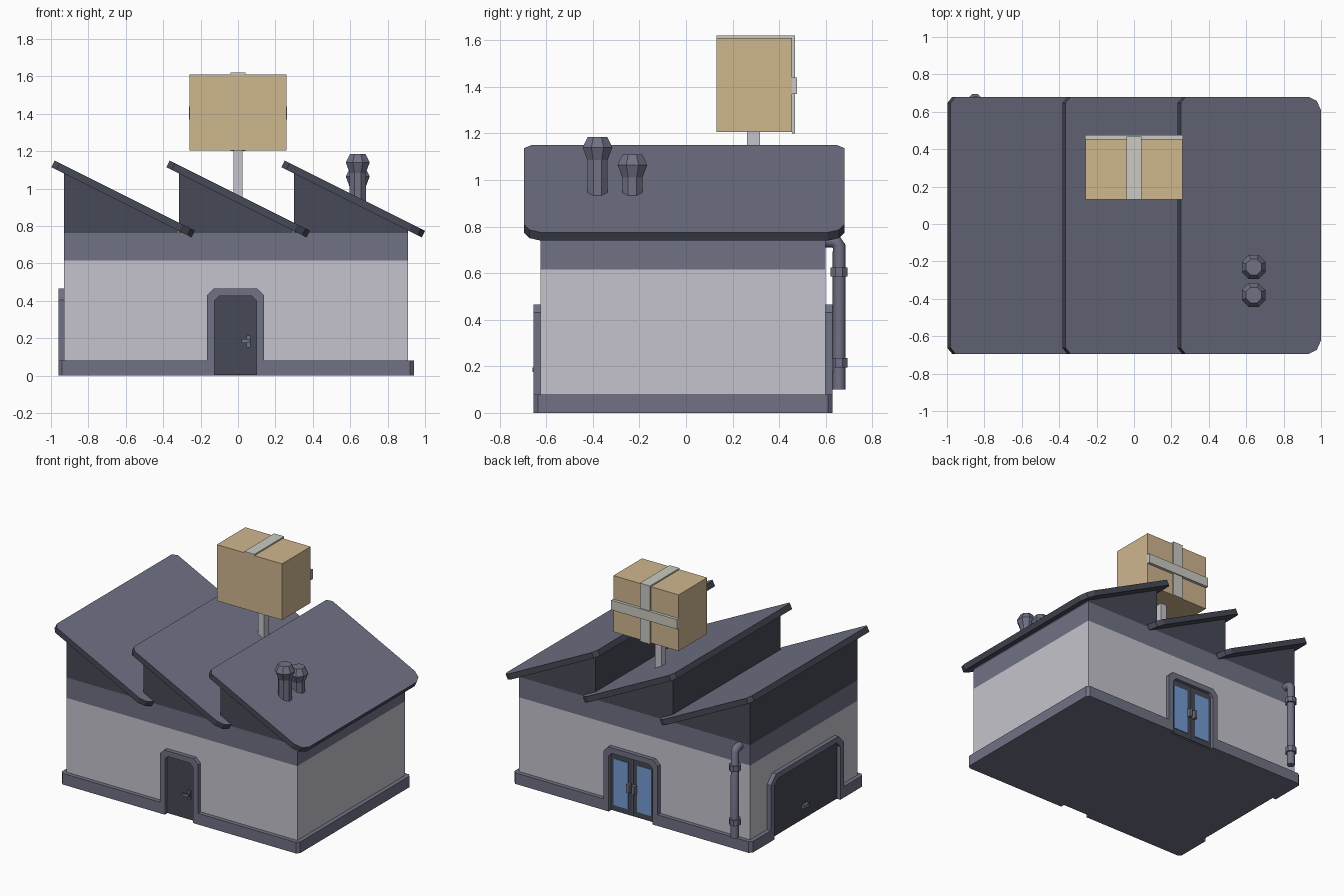
import bpy, bmesh, math
from mathutils import Matrix, Vector

if "Cube" in bpy.data.objects:
    bpy.data.objects.remove(bpy.data.objects["Cube"])


def material(name, rgb):
    m = bpy.data.materials.new(name)
    m.diffuse_color = [((c / 255 + 0.055) / 1.055) ** 2.4 for c in rgb] + [1]
    m.use_nodes = True
    m.node_tree.nodes["Principled BSDF"].inputs["Base Color"].default_value = m.diffuse_color
    return m


WALL = material("pale_grey", (197, 196, 205))
MID = material("slate_grey", (112, 114, 133))
DARK = material("dark_slate", (70, 73, 86))
TAN = material("cardboard_tan", (207, 183, 143))
TAPE = material("tape_grey", (203, 202, 194))
GLASS = material("window_blue", (116, 156, 212))


def finish(name, bm, mats, matrix=None):
    bmesh.ops.recalc_face_normals(bm, faces=bm.faces)
    me = bpy.data.meshes.new(name)
    bm.to_mesh(me)
    bm.free()
    for m in mats:
        me.materials.append(m)
    ob = bpy.data.objects.new(name, me)
    bpy.context.collection.objects.link(ob)
    if matrix:
        ob.matrix_world = matrix
    return ob


def prism(name, pts, push, mat, matrix=None):
    """Flat outline pushed along a vector."""
    bm = bmesh.new()
    face = bm.faces.new([bm.verts.new(p) for p in pts])
    res = bmesh.ops.extrude_face_region(bm, geom=[face], use_keep_orig=True)
    new = [v for v in res["geom"] if isinstance(v, bmesh.types.BMVert)]
    bmesh.ops.translate(bm, verts=new, vec=push)
    return finish(name, bm, [mat], matrix)


def box(name, x0, x1, y0, y1, z0, z1, mat, matrix=None):
    pts = [(x0, y0, z0), (x1, y0, z0), (x1, y1, z0), (x0, y1, z0)]
    return prism(name, pts, (0, 0, z1 - z0), mat, matrix)


def lathe(name, profile, x, y, mat, sides=8):
    bm = bmesh.new()
    rings = []
    for r, z in profile:
        ring = []
        for i in range(sides):
            a = 2 * math.pi * (i + 0.5) / sides
            ring.append(bm.verts.new((x + r * math.cos(a), y + r * math.sin(a), z)))
        rings.append(ring)
    for lo, hi in zip(rings, rings[1:]):
        for i in range(sides):
            j = (i + 1) % sides
            bm.faces.new((lo[i], lo[j], hi[j], hi[i]))
    bm.faces.new(rings[0])
    bm.faces.new(rings[-1])
    return finish(name, bm, [mat])


# Walls and upper band
X0, X1, Y0, Y1 = -0.93, 0.91, -0.625, 0.60
box("walls", X0, X1, Y0, Y1, 0.004, 0.615, WALL)
box("upper_band", X0, X1, Y0, Y1, 0.615, 0.762, MID)

# Plinth, notched at the three door openings
c = 0.02
plinth = [(-0.96 + c, -0.655), (-0.125, -0.655), (-0.125, -0.62), (0.10, -0.62), (0.10, -0.655),
          (0.94 - c, -0.655), (0.94, -0.655 + c), (0.94, 0.63 - c), (0.94 - c, 0.63),
          (0.175, 0.63), (0.175, 0.595), (-0.175, 0.595), (-0.175, 0.63),
          (-0.96 + c, 0.63), (-0.96, 0.63 - c), (-0.96, 0.365), (-0.925, 0.365),
          (-0.925, -0.385), (-0.96, -0.385), (-0.96, -0.655 + c)]
prism("plinth", [(x, y, 0) for x, y in plinth], (0, 0, 0.08), MID)

# Sawtooth gables and sloping roof slabs
slope = Vector((0.75, 0, -0.375))
down = Vector((-0.447, 0, -0.894)) * 0.04
for i in range(3):
    dx = i * 0.615
    gx = X0 + dx
    end = min(gx + 0.612, X1)
    gable = [(gx, 0.762), (gx, 1.09), (end, 0.784), (end, 0.762)]
    prism(f"gable_{i + 1}", [(x, Y0, z) for x, z in gable], (0, Y1 - Y0, 0), DARK)

    half = [(0, 0.655), (0.035, 0.6875), (0.91, 0.6875), (0.97, 0.665), (1, 0.615)]
    outline = half + [(u, -v) for u, v in reversed(half)]
    top = Vector((-0.98 + dx, -0.0075, 1.15))
    slab = prism(f"roof_slab_{i + 1}", [top + slope * u + Vector((0, v, 0)) for u, v in outline],
                 down, DARK)
    slab.data.materials.append(MID)
    for p in slab.data.polygons:
        p.material_index = 1 if p.normal.z > 0.6 else 0


# Door surrounds: local x along the wall, local -y outwards
def arch(w, h, ch):
    return [(-w, 0), (-w, h - ch), (-w + ch, h), (w - ch, h), (w, h - ch), (w, 0)]


def doorway(name, angle, shift, dist, w, ch):
    m = Matrix.Rotation(angle, 4, 'Z') @ Matrix.Translation((shift, -dist, 0))
    inner = arch(w - 0.04, 0.425, ch * 0.7)
    ring = arch(w, 0.465, ch) + inner[::-1]
    prism(name + "_frame", [(x, 0.004, z) for x, z in ring], (0, -0.034, 0), MID, m)
    prism(name + "_panel", [(x, 0.004, z + (0.004 if z == 0 else 0)) for x, z in inner],
          (0, -0.01, 0), DARK, m)
    return m


# Front door with lever handle
m = doorway("front_door", 0, -0.0125, 0.625, 0.1525, 0.035)
box("front_handle_plate", 0.058, 0.078, -0.015, 0, 0.15, 0.215, MID, m)
box("front_handle_stem", 0.06, 0.075, -0.035, -0.01, 0.175, 0.195, MID, m)
box("front_handle_lever", 0.03, 0.075, -0.035, -0.025, 0.175, 0.195, MID, m)

# Glazed double door at the back
m = doorway("back_door", math.pi, 0, 0.60, 0.215, 0.035)
box("back_door_gap", -0.004, 0.004, -0.009, 0, 0.01, 0.42, MID, m)
for side, s in (("left", -1), ("right", 1)):
    a, b = sorted((s * 0.035, s * 0.152))
    box(f"{side}_glass", a, b, -0.010, 0, 0.045, 0.38, GLASS, m)
    a, b = sorted((s * 0.010, s * 0.032))
    box(f"{side}_back_handle", a, b, -0.035, -0.004, 0.175, 0.235, MID, m)

# Wide loading door on the left side
m = doorway("loading_door", -math.pi / 2, 0.01, 0.93, 0.415, 0.06)
box("loading_handle", -0.03, 0.03, -0.025, -0.004, 0.085, 0.11, MID, m)

# Chimneys
for i, (y, h) in enumerate(((-0.38, 1.185), (-0.23, 1.11))):
    prof = [(0.047, 0.88), (0.047, h - 0.10), (0.069, h - 0.045), (0.045, h)]
    lathe(f"chimney_{i + 1}", prof, 0.64, y, MID)

# Drainpipe with elbow and brackets
cu = bpy.data.curves.new("drainpipe", 'CURVE')
cu.dimensions = '3D'
cu.bevel_depth = 0.028
cu.bevel_resolution = 2
cu.use_fill_caps = True
sp = cu.splines.new('POLY')
path = [(0.657, 0.10), (0.657, 0.715), (0.645, 0.734), (0.625, 0.738), (0.59, 0.738)]
sp.points.add(len(path) - 1)
for p, (y, z) in zip(sp.points, path):
    p.co = (-0.85, y, z, 1)
cu.materials.append(MID)
pipe = bpy.data.objects.new("drainpipe", cu)
bpy.context.collection.objects.link(pipe)
bpy.context.view_layer.objects.active = pipe
pipe.select_set(True)
bpy.ops.object.convert(target='MESH')
for i, z in enumerate((0.195, 0.585)):
    lathe(f"pipe_bracket_{i + 1}", [(0.04, z), (0.04, z + 0.04)], -0.85, 0.657, MID)

# Rooftop carton on a post, with tape
box("post", -0.025, 0.025, 0.262, 0.317, 0.90, 1.205, WALL)
box("carton", -0.26, 0.26, 0.13, 0.455, 1.205, 1.61, TAN)
box("tape_top", -0.04, 0.04, 0.13, 0.468, 1.61, 1.62, TAPE)
box("tape_back", -0.04, 0.04, 0.455, 0.468, 1.20, 1.615, TAPE)
box("tape_across", -0.263, 0.263, 0.455, 0.476, 1.37, 1.44, TAPE)
